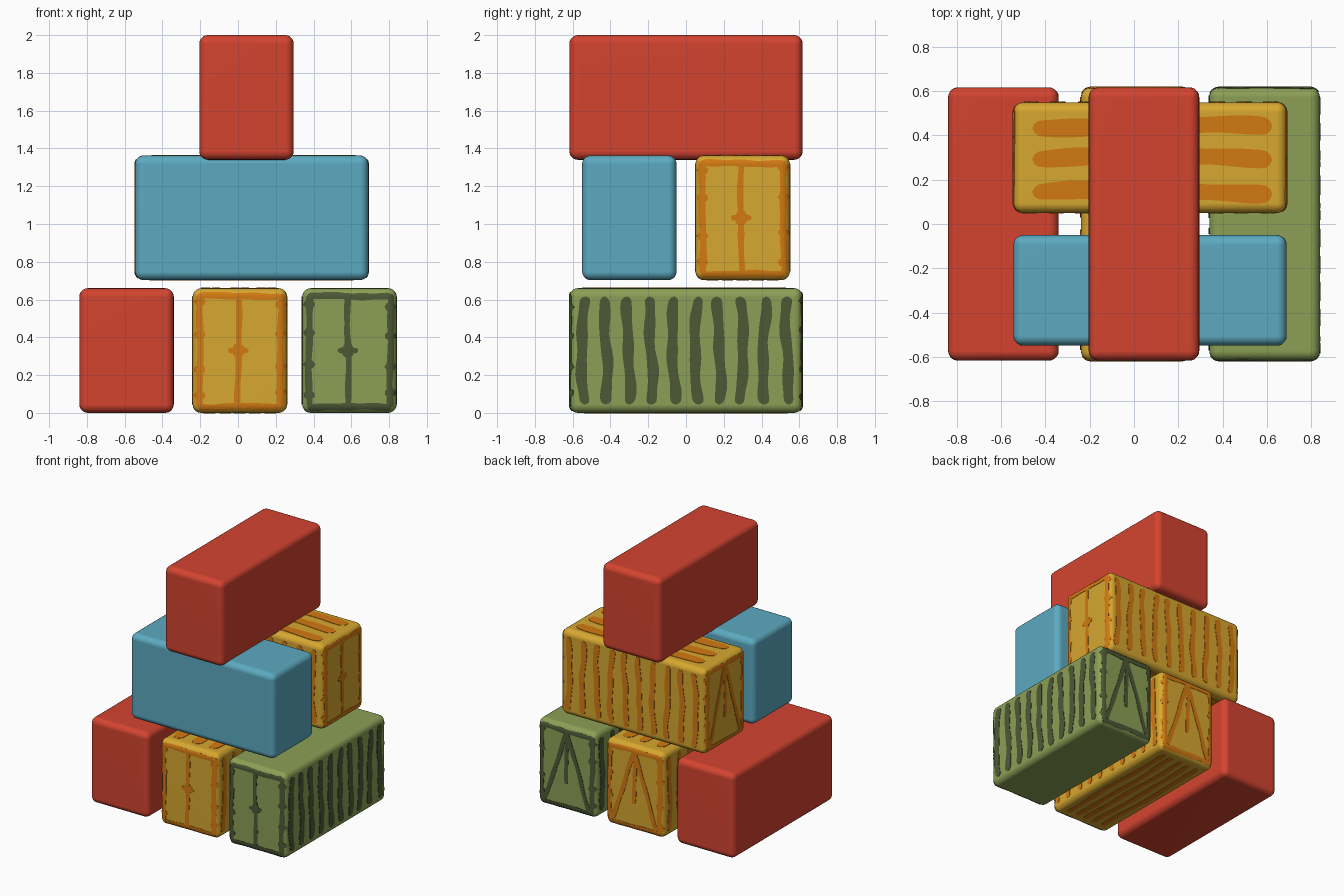
import bpy, bmesh, math, random
from mathutils import Vector, Matrix

if "Cube" in bpy.data.objects:
    bpy.data.objects.remove(bpy.data.objects["Cube"])

random.seed(4)
HALF = Vector((0.25, 0.6175, 0.33))   # half size of one bale
R = 0.045                             # rounded edge radius


def material(name, rgb):
    m = bpy.data.materials.new(name)
    lin = [((c / 255 + 0.055) / 1.055) ** 2.4 for c in rgb]
    m.diffuse_color = (*lin, 1)
    m.use_nodes = True
    m.node_tree.nodes["Principled BSDF"].inputs["Base Color"].default_value = m.diffuse_color
    return m


red = material("red", (212, 68, 48))
blue = material("blue", (92, 170, 193))
yellow = material("yellow", (215, 168, 48))
orange = material("orange", (212, 122, 18))
green = material("green", (140, 160, 86))
dark_green = material("dark green", (78, 89, 54))

X, Y, Z = Vector((1, 0, 0)), Vector((0, 1, 0)), Vector((0, 0, 1))
# face name: (u axis, v axis); the outward normal is u x v
FACES = {"front": (X, Z), "back": (-X, Z), "right": (Y, Z), "left": (-Y, Z),
         "top": (X, Y), "bottom": (X, -Y)}


def on_face(face, u, v, lift):
    """Point on the rounded box surface, raised by lift."""
    U, V = FACES[face]
    N = U.cross(V)
    ext = lambda a: sum(abs(a[i]) * HALF[i] for i in range(3)) - R
    iu, iv, inn = ext(U), ext(V), ext(N)
    cu, cv = max(-iu, min(iu, u)), max(-iv, min(iv, v))
    du, dv = u - cu, v - cv
    d = math.hypot(du, dv)
    if d > 0.93 * R:
        du, dv = du * 0.93 * R / d, dv * 0.93 * R / d
    dn = math.sqrt(R * R - du * du - dv * dv)
    normal = (U * du + V * dv + N * dn) / R
    return U * cu + V * cv + N * inn + normal * (R + lift)


def stroke(bm, face, a, b, width, wobble=0.006, n=20):
    """Thin hand-painted stroke with round ends, hugging the bale."""
    a, b = Vector(a), Vector(b)
    length = (b - a).length
    t_dir = (b - a) / length
    side = Vector((-t_dir.y, t_dir.x))
    p1, p2, p3 = (random.uniform(0, 6.28) for _ in range(3))
    rows = []
    for i in range(n + 1):
        t = (1 - math.cos(math.pi * i / n)) / 2
        s = t * length
        w = width / 2
        e = min(s, length - s) / w
        if e < 1:
            w *= max(0.15, math.sqrt(1 - (1 - e) ** 2))
        w *= 1 + 0.1 * math.sin(17 * t + p3)
        off = wobble * (math.sin(5 * t + p1) + 0.5 * math.sin(12 * t + p2))
        c = a + t_dir * s + side * off
        row = []
        for k, lift in ((-1, -0.002), (-1, 0.003), (-0.5, 0.003), (0, 0.003),
                        (0.5, 0.003), (1, 0.003), (1, -0.002)):
            q = c + side * (w * k)
            row.append(bm.verts.new(on_face(face, q.x, q.y, lift)))
        rows.append(row)
    for r0, r1 in zip(rows, rows[1:]):
        for j in range(6):
            bm.faces.new((r0[j], r1[j], r1[j + 1], r0[j + 1]))


def add_object(name, bm, mat, matrix):
    me = bpy.data.meshes.new(name)
    bm.to_mesh(me)
    bm.free()
    me.materials.append(mat)
    ob = bpy.data.objects.new(name, me)
    ob.matrix_world = matrix
    bpy.context.collection.objects.link(ob)
    return ob


def bale(name, loc, mat, turned=False):
    matrix = Matrix.Translation(loc) @ Matrix.Rotation(math.pi / 2 * turned, 4, "Z")
    bm = bmesh.new()
    bmesh.ops.create_cube(bm, size=2)
    bmesh.ops.scale(bm, vec=HALF, verts=bm.verts)
    bmesh.ops.bevel(bm, geom=bm.edges[:], offset=R, segments=5, profile=0.5,
                    affect="EDGES")
    for f in bm.faces:
        f.smooth = True
    ob = add_object(name, bm, mat, matrix)
    ob.modifiers.new("even_shading", "WEIGHTED_NORMAL")
    return matrix


def frame(bm, face):
    """Border round an end face, with small knots along the sides."""
    for u in (-0.212, 0.216):
        stroke(bm, face, (u, -0.3), (u, 0.3), 0.034, 0.003)
        for v in (-0.24, -0.09, 0.09, 0.25):
            v += random.uniform(-0.02, 0.02)
            stroke(bm, face, (u, v - 0.025), (u, v + 0.025), 0.06, 0, 8)
    for v in (-0.298, 0.288):
        stroke(bm, face, (-0.22, v), (0.22, v), 0.034, 0.003)


def markings(name, matrix, mat, width, lengthwise):
    bm = bmesh.new()
    # upright stripes on both long sides
    for face in ("right", "left"):
        for i in range(10):
            u = -0.545 + 0.12 * i
            stroke(bm, face, (u, -0.285), (u, 0.285), width, 0.009)
    # front end: border, middle line and knot
    frame(bm, "front")
    stroke(bm, "front", (-0.008, -0.3), (-0.008, 0.3), 0.032, 0.004)
    stroke(bm, "front", (-0.062, 0), (0.046, 0), 0.03, 0, 10)
    stroke(bm, "front", (-0.008, -0.04), (-0.008, 0.04), 0.06, 0, 10)
    # back end: border, spread legs and middle line
    frame(bm, "back")
    for u in (-0.19, 0.19):
        stroke(bm, "back", (0, 0.28), (u, -0.28), 0.034, 0.004)
    stroke(bm, "back", (0, 0.28), (0, -0.12), 0.032, 0.004)
    if lengthwise:
        # three broad stripes on top, five narrow ones underneath
        for u in (-0.155, 0.0, 0.14):
            stroke(bm, "top", (u, -0.55), (u, 0.53), 0.078, 0.007)
        for u in (-0.16, -0.08, 0.0, 0.08, 0.16):
            stroke(bm, "bottom", (u, -0.54), (u, 0.54), 0.04, 0.008)
    add_object(name, bm, mat, matrix)


# bottom row
bale("bottom_left_bale", (-0.59, 0, 0.33), red)
m = bale("bottom_middle_bale", (0.01, 0, 0.33), yellow)
markings("bottom_middle_markings", m, orange, 0.045, True)
m = bale("bottom_right_bale", (0.59, 0, 0.33), green)
markings("bottom_right_markings", m, dark_green, 0.056, False)
# middle row, turned crosswise
bale("middle_front_bale", (0.0725, -0.3, 1.033), blue, True)
m = bale("middle_back_bale", (0.0725, 0.3, 1.033), yellow, True)
markings("middle_back_markings", m, orange, 0.045, True)
# top
bale("top_bale", (0.045, 0, 1.67), red)
